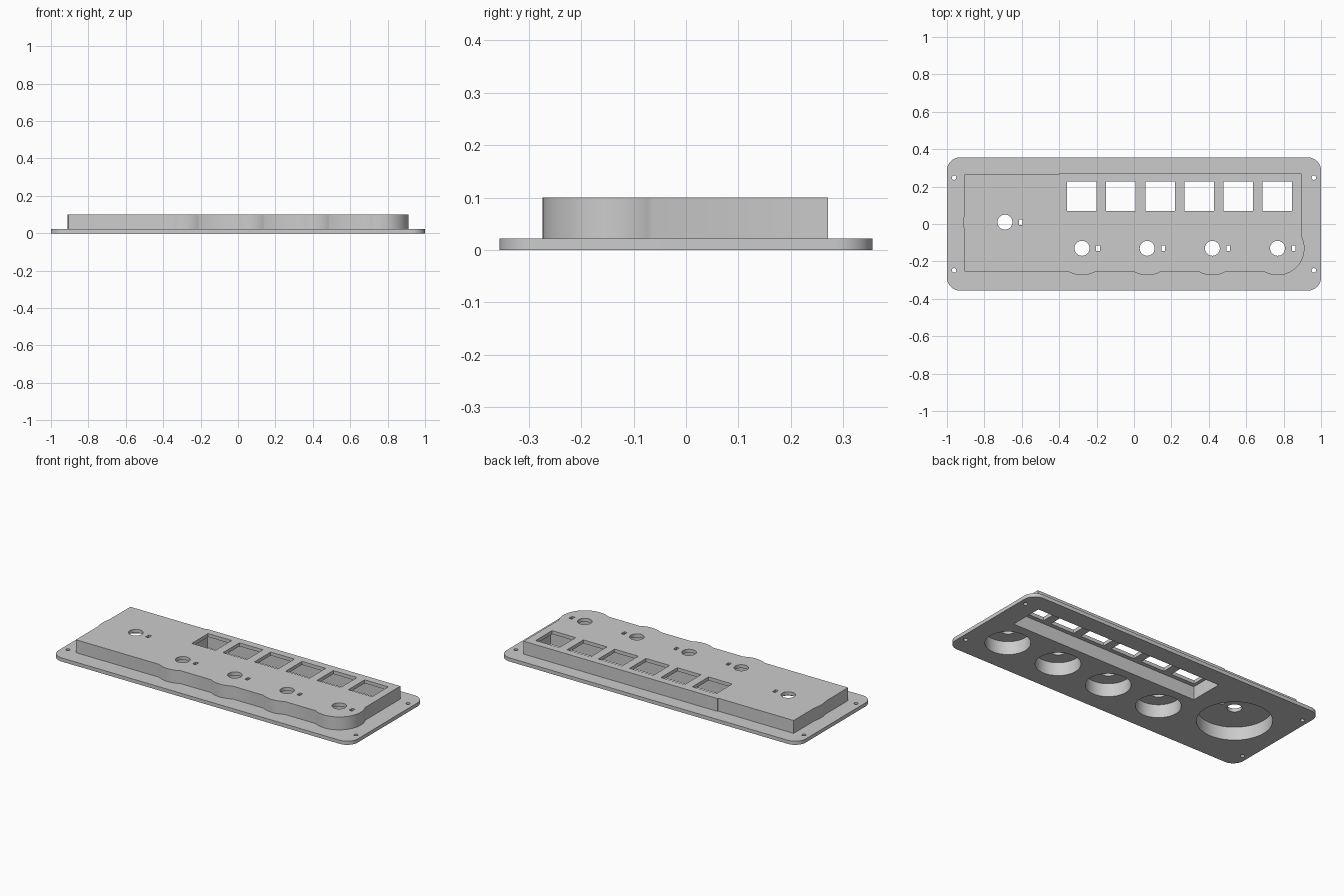
import bpy
import bmesh
from math import cos, sin, radians, asin, acos, degrees

cube = bpy.data.objects.get("Cube")
if cube:
    bpy.data.objects.remove(cube, do_unlink=True)

PLATE_Z, TOP_Z, POCKET_Z = 0.022, 0.1, 0.079
LEFT, RIGHT, FRONT, BACK = -0.905, 0.895, -0.255, 0.265
KNOBS = [(-0.278 + 0.3485 * i, -0.13) for i in range(4)]
DIAL = (-0.69, 0.01)
KNOB_WALL, DIAL_WALL = 0.144, 0.222


def arc(center, r, start, end, steps=16):
    """Points on an arc, angles in degrees."""
    return [(center[0] + r * cos(radians(start + (end - start) * i / steps)),
             center[1] + r * sin(radians(start + (end - start) * i / steps)))
            for i in range(steps + 1)]


def circle(center, r, steps=48):
    return arc(center, r, 0, 360, steps)[:-1]


def rect(x0, x1, y0, y1):
    return [(x0, y0), (x1, y0), (x1, y1), (x0, y1)]


def rounded_rect(hx, hy, r):
    pts = []
    for sx, sy, a in ((1, 1, 0), (-1, 1, 90), (-1, -1, 180), (1, -1, 270)):
        pts += arc((sx * (hx - r), sy * (hy - r)), r, a, a + 90, 12)
    return pts


def prism(name, outlines, z0, z1):
    """Extrude closed counter-clockwise outlines into one object."""
    bm = bmesh.new()
    for pts in outlines:
        low = [bm.verts.new((x, y, z0)) for x, y in pts]
        high = [bm.verts.new((x, y, z1)) for x, y in pts]
        bm.faces.new(low[::-1])
        bm.faces.new(high)
        for i in range(len(pts)):
            j = (i + 1) % len(pts)
            bm.faces.new((low[i], low[j], high[j], high[i]))
    mesh = bpy.data.meshes.new(name)
    bm.to_mesh(mesh)
    bm.free()
    obj = bpy.data.objects.new(name, mesh)
    bpy.context.collection.objects.link(obj)
    return obj


def combine(obj, other, operation):
    mod = obj.modifiers.new(operation.lower(), 'BOOLEAN')
    mod.operation, mod.solver, mod.object = operation, 'EXACT', other
    bpy.context.view_layer.objects.active = obj
    bpy.ops.object.modifier_apply(modifier=mod.name)
    bpy.data.objects.remove(other, do_unlink=True)


# Raised housing outline, bulging around each knob and the dial
outline = [(LEFT, FRONT)]
half = degrees(acos((KNOBS[0][1] - FRONT) / KNOB_WALL))
for knob in KNOBS[:-1]:
    outline += arc(knob, KNOB_WALL, 270 - half, 270 + half)
side = degrees(acos((RIGHT - KNOBS[-1][0]) / KNOB_WALL))
outline += arc(KNOBS[-1], KNOB_WALL, 270 - half, 360 + side, 32)
outline += [(RIGHT, BACK + 0.006), (-0.4, BACK + 0.006), (-0.4, BACK), (LEFT, BACK)]
dial_half = degrees(acos((DIAL[0] - LEFT) / DIAL_WALL))
outline += arc(DIAL, DIAL_WALL, 180 - dial_half, 180 + dial_half)

# Flange plate joined with the housing
panel = prism("control_panel", [rounded_rect(1.0, 0.356, 0.07)], 0, PLATE_Z)
housing = prism("housing", [outline], PLATE_Z / 2, TOP_Z)
combine(panel, housing, 'UNION')

# Pockets hollowed out from below
pockets = [circle(k, 0.122) for k in KNOBS]
pockets += [circle(DIAL, 0.203, 64), rect(-0.378, 0.873, 0.045, 0.249)]
combine(panel, prism("pockets", pockets, -0.1, POCKET_Z), 'DIFFERENCE')

# Shaft holes, indicator slots, button windows and screw holes
openings = []
for x, y in KNOBS + [DIAL]:
    openings.append(circle((x, y), 0.04, 32))
    openings.append(rect(x + 0.076, x + 0.095, y - 0.015, y + 0.015))
for i in range(6):
    x = -0.358 + 0.2092 * i
    openings.append(rect(x, x + 0.158, 0.07, 0.226))
openings += [circle((sx * 0.962, sy * 0.248), 0.012, 20)
             for sx in (-1, 1) for sy in (-1, 1)]
combine(panel, prism("openings", openings, -0.2, 0.3), 'DIFFERENCE')

# Single grey finish
grey = bpy.data.materials.new("panel_grey")
grey.use_nodes = True
color = (0.6, 0.6, 0.6, 1)
grey.diffuse_color = color
grey.node_tree.nodes["Principled BSDF"].inputs["Base Color"].default_value = color
panel.data.materials.clear()
panel.data.materials.append(grey)
for poly in panel.data.polygons:
    poly.material_index = 0

bpy.ops.object.select_all(action='DESELECT')
panel.select_set(True)
bpy.context.view_layer.objects.active = panel
bpy.ops.object.shade_smooth_by_angle(angle=radians(30))
